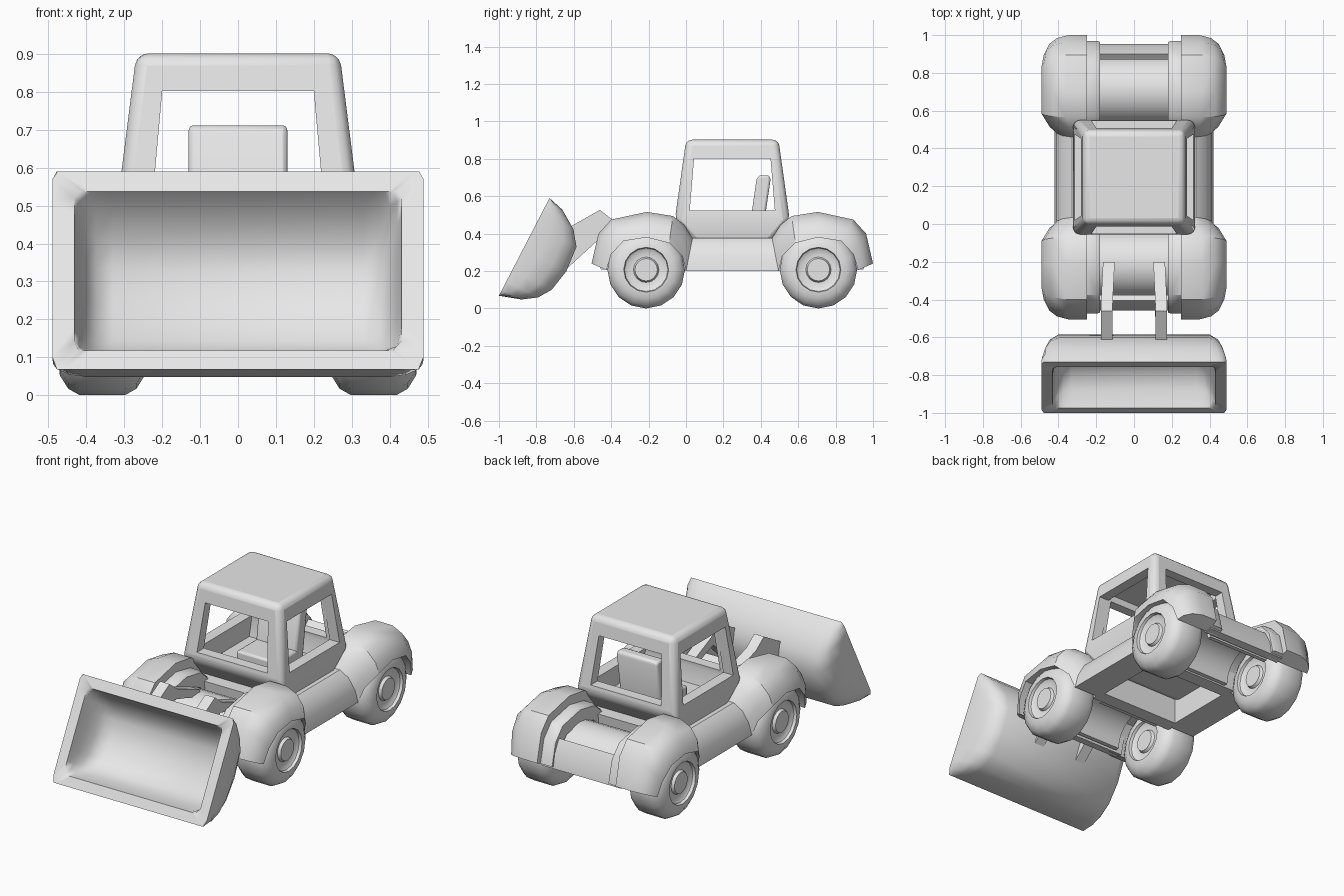
import bpy, bmesh, math

if "Cube" in bpy.data.objects:
    bpy.data.objects.remove(bpy.data.objects["Cube"])

grey = bpy.data.materials.new("light_grey")
grey.use_nodes = True
grey.diffuse_color = (0.8, 0.8, 0.8, 1)
grey.node_tree.nodes["Principled BSDF"].inputs["Base Color"].default_value = (0.8, 0.8, 0.8, 1)

MID = 0.2475                      # middle of the wheelbase
AXLE_Y, AXLE_Z = -0.213, 0.207
SIDES = ((1, "left"), (-1, "right"))
ENDS = ((False, "front"), (True, "rear"))


def flip(y, rear):
    return 2 * MID - y if rear else y


def smooth(ob, angle):
    bpy.ops.object.select_all(action='DESELECT')
    ob.select_set(True)
    bpy.context.view_layer.objects.active = ob
    bpy.ops.object.shade_smooth_by_angle(angle=math.radians(angle))


def finish(name, bm, angle=30):
    bmesh.ops.recalc_face_normals(bm, faces=bm.faces[:])
    mesh = bpy.data.meshes.new(name)
    bm.to_mesh(mesh)
    bm.free()
    mesh.materials.append(grey)
    ob = bpy.data.objects.new(name, mesh)
    bpy.context.collection.objects.link(ob)
    smooth(ob, angle)
    return ob


def loft(name, rings, angle=30):
    """Skin a list of closed rings and cap both ends."""
    bm = bmesh.new()
    vs = [[bm.verts.new(p) for p in ring] for ring in rings]
    n = len(vs[0])
    for a, b in zip(vs, vs[1:]):
        for i in range(n):
            j = (i + 1) % n
            bm.faces.new((a[i], a[j], b[j], b[i]))
    bm.faces.new(vs[0])
    bm.faces.new(vs[-1])
    return finish(name, bm, angle)


def side_prism(name, outline, x0, x1):
    return loft(name, [[(x, y, z) for y, z in outline] for x in (x0, x1)])


def rect_ring(hx, hy, z):
    return [(sx * hx, MID + sy * hy, z) for sx, sy in ((-1, -1), (1, -1), (1, 1), (-1, 1))]


def bevel(ob, width, segments):
    mod = ob.modifiers.new("soft_edges", 'BEVEL')
    mod.width, mod.segments = width, segments
    mod.limit_method, mod.angle_limit = 'ANGLE', math.radians(30)
    bpy.context.view_layer.objects.active = ob
    bpy.ops.object.modifier_apply(modifier=mod.name)


# Body side: outer point, wheel arch point and width factor at each station
crest = [(-.505, .24), (-.468, .40), (-.40, .475), (-.21, .516), (-.07, .494), (-.01, .447), (.035, .376)]
arch = [(-.425, .205), (-.40, .29), (-.335, .36), (-.21, .38), (-.09, .35), (-.02, .28), (0, .20)]
pinch = [.88, .95, 1, 1, 1, .82, .71]
fender_section = [(.25, 1), (.25, 0), (.36, 0), (.43, .2), (.475, .58), (.49, 1)]
flange_section = [(.18, 1), (.18, .45), (.195, .38), (.26, .38), (.26, 1)]


def fender_rings(section, sx, rear, widths):
    rings = []
    for (oy, oz), (ay, az), w in zip(crest, arch, widths):
        rings.append([(sx * (.25 + (x - .25) * w), flip(oy + (ay - oy) * t, rear), oz + (az - oz) * t)
                      for x, t in section])
    return rings


# Wheel: mirrored profile of distance from the tyre centre and radius
half_tyre = [(.06, .207), (.09, .19), (.112, .155), (.116, .12), (.10, .116), (.09, .10), (.09, .068),
             (.106, .06), (.106, .001)]
tyre = [(.358 - d, r) for d, r in reversed(half_tyre)] + [(.358 + d, r) for d, r in half_tyre]


def wheel(name, sx, rear):
    rings = []
    for x, r in tyre:
        ang = [2 * math.pi * i / 16 for i in range(16)]
        rings.append([(sx * x, flip(AXLE_Y, rear) + r * math.cos(a), AXLE_Z + r * math.sin(a)) for a in ang])
    loft(name, rings, 35)


for sx, side in SIDES:
    # Both fenders and the sill between them are one continuous skin
    front, back = (fender_rings(fender_section, sx, rear, pinch) for rear in (False, True))
    loft(f"{side}_fenders_and_sill", front + back[::-1], 32)

for rear, end in ENDS:
    for sx, side in SIDES:
        loft(f"{end}_{side}_inner_flange", fender_rings(flange_section, sx, rear, [1] * len(crest)), 32)
        wheel(f"{end}_{side}_wheel", sx, rear)
    # Axle tunnel: a thin arched shell between the fenders
    arcs = [[(AXLE_Y + r * math.cos(a), AXLE_Z + r * math.sin(a))
             for a in (math.pi * k / 12 for k in range(13))] for r in (.18, .155)]
    side_prism(f"{end}_axle_tunnel", [(flip(y, rear), z) for y, z in arcs[0] + arcs[1][::-1]], -.2, .2)
    # Upright panel closing the end of the body
    panel = [(-.458, .21), (-.445, .29), (-.405, .365), (-.375, .34), (-.39, .29), (-.41, .205)]
    side_prism(f"{end}_panel", [(flip(y, rear), z) for y, z in panel], -.255, .255)
    # Cross member under the cab
    bar = [(-.03, .2), (.05, .2), (.05, .37), (-.05, .37)]
    side_prism(f"{end}_cross_member", [(flip(y, rear), z) for y, z in bar], -.27, .27)

# Cab shell with its room and windows cut out
cab = loft("cab", [rect_ring(.295, .19, .335), rect_ring(.322, .307, .475), rect_ring(.268, .247, .902)])
bevel(cab, .032, 3)
room = loft("room_cutter", [rect_ring(.255, .22, .41), rect_ring(.255, .24, .5), rect_ring(.215, .2, .84)])
side_window = side_prism("side_window_cutter", [(.02, .525), (.475, .525), (.452, .802), (.043, .802)], -.6, .6)
end_window = loft("end_window_cutter", [[(-.225, y, .525), (.225, y, .525), (.2, y, .802), (-.2, y, .802)]
                                        for y in (-.4, .9)])
for cutter in (room, side_window, end_window):
    cutter.hide_render = True
    mod = cab.modifiers.new("cut", 'BOOLEAN')
    mod.operation, mod.solver, mod.object = 'DIFFERENCE', 'EXACT', cutter
    bpy.context.view_layer.objects.active = cab
    bpy.ops.object.modifier_apply(modifier=mod.name)
    bpy.data.objects.remove(cutter)
smooth(cab, 30)

# Seat
back = side_prism("seat_back", [(.335, .40), (.41, .40), (.452, .69), (.445, .712), (.39, .712), (.377, .69)],
                  -.13, .13)
bevel(back, .012, 2)
cushion = side_prism("seat_cushion", [(.17, .40), (.40, .40), (.40, .475), (.17, .475)], -.13, .13)
bevel(cushion, .012, 2)

# Loader arms, bent at the elbow and splayed slightly toward the bucket
arm = [(-.64, .425), (-.46, .527), (-.39, .472), (-.2, .40), (-.2, .36), (-.41, .42), (-.64, .21)]
for sx, side in SIDES:
    rings = [[(sx * (x + max(0, min(.012, (-.2 - y) * .05))), y, z) for y, z in arm] for x in (.102, .164)]
    loft(f"{side}_loader_arm", rings)

# Bucket: depth profile along the mouth, thinned toward the rounded ends
LIP, RISE, DEEP = (-1.0, .068), (.27, .522), (.887, -.461)
depth = [(0, 0), (.064, .116), (.15, .19), (.27, .236), (.48, .26), (.72, .248), (.85, .19), (.96, .09), (1, 0)]


def bucket_grid(bm, ends, t0, t1, dscale):
    xs = [(-x, f) for x, f in ends] + [(x, f) for x, f in reversed(ends)]
    grid = []
    for x, f in xs:
        row = []
        for t, d in depth:
            tuck = .012 if d == 0 else 0          # narrower at the top and bottom lips
            t, d = t0 + (t1 - t0) * t, d * f * dscale
            row.append(bm.verts.new((x - math.copysign(tuck, x), LIP[0] + RISE[0] * t + DEEP[0] * d,
                                     LIP[1] + RISE[1] * t + DEEP[1] * d)))
        grid.append(row)
    for a, b in zip(grid, grid[1:]):
        for j in range(len(depth) - 1):
            bm.faces.new((a[j], a[j + 1], b[j + 1], b[j]))
    # the end rows lie flat in the mouth, so the border is the rim loop
    last = len(depth) - 1
    return grid[0] + [r[last] for r in grid[1:-1]] + grid[-1][::-1] + [r[0] for r in grid[-2:0:-1]]


bm = bmesh.new()
outer = bucket_grid(bm, [(.49, 0), (.488, .35), (.47, .68), (.445, .88), (.40, 1)], 0, 1, 1)
inner = bucket_grid(bm, [(.432, 0), (.42, .35), (.40, .68), (.375, .88), (.33, 1)], .095, .9, .8)
for i in range(len(outer)):
    j = (i + 1) % len(outer)
    bm.faces.new((outer[i], outer[j], inner[j], inner[i]))
finish("bucket", bm, 60)
